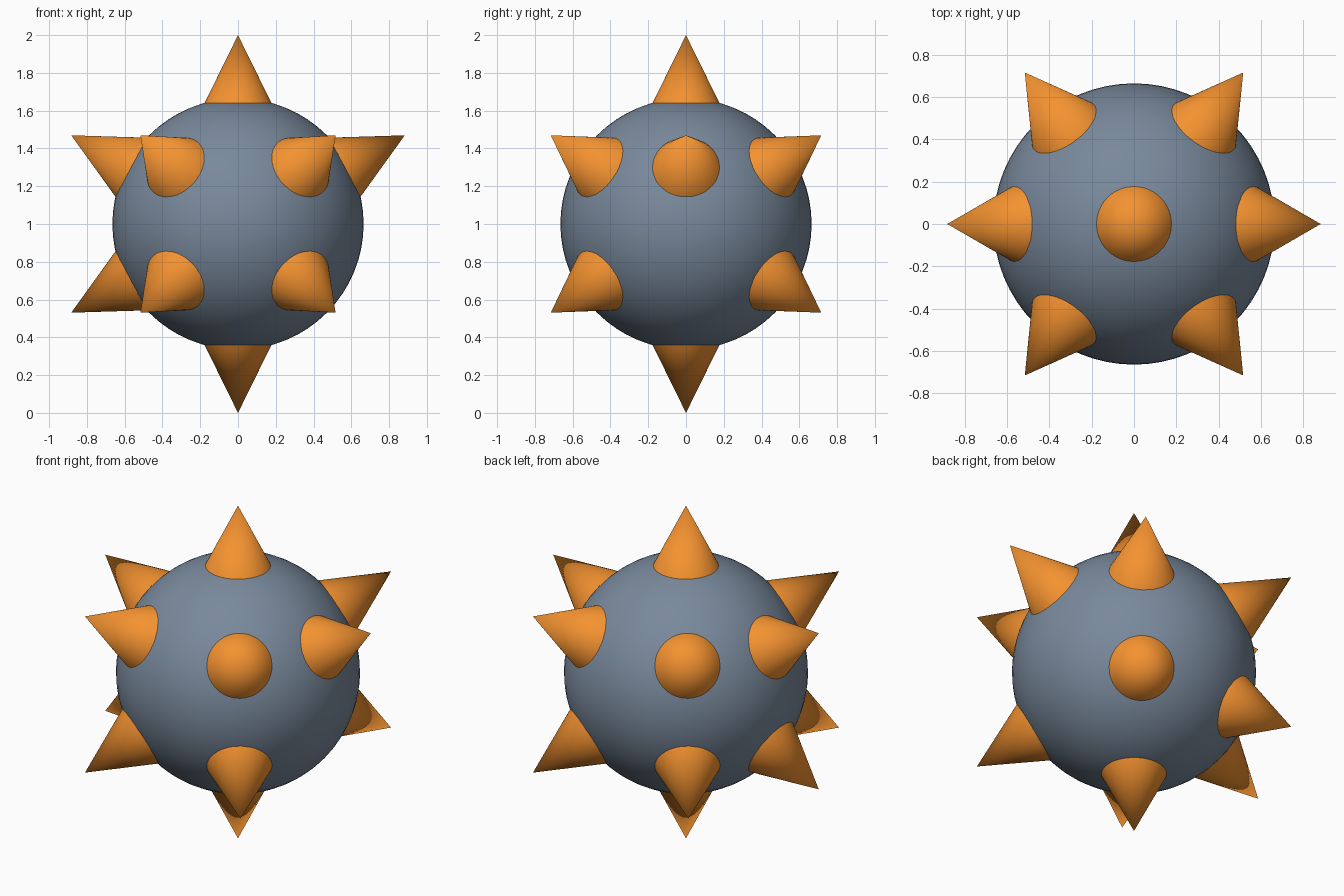
import bpy
from math import radians, sin, cos
from mathutils import Vector

if "Cube" in bpy.data.objects:
    bpy.data.objects.remove(bpy.data.objects["Cube"])

CENTRE = Vector((0, 0, 1))
BALL_R = 0.665
BASE, TIP, SPIKE_R = 0.60, 1.0, 0.197   # spike base and tip distances from the centre


def material(name, rgb):
    mat = bpy.data.materials.new(name)
    mat.diffuse_color = (*rgb, 1)
    mat.use_nodes = True
    mat.node_tree.nodes["Principled BSDF"].inputs["Base Color"].default_value = mat.diffuse_color
    return mat


def finish(name, mat):
    obj = bpy.context.object
    obj.name = name
    obj.data.materials.append(mat)
    bpy.ops.object.shade_smooth_by_angle(angle=radians(40))


steel = material("blue_grey", (0.19, 0.25, 0.33))
orange = material("orange", (0.91, 0.29, 0.03))


# Cone pointing outward, its base sunk inside the ball
def spike(name, direction):
    d = direction.normalized()
    bpy.ops.mesh.primitive_cone_add(
        vertices=48, radius1=SPIKE_R, radius2=0, depth=TIP - BASE,
        location=CENTRE + d * (BASE + TIP) / 2,
        rotation=d.to_track_quat('Z', 'Y').to_euler())
    finish(name, orange)


# Round body
bpy.ops.mesh.primitive_uv_sphere_add(segments=64, ring_count=32, radius=BALL_R, location=CENTRE)
finish("ball", steel)

# Poles
spike("top_spike", Vector((0, 0, 1)))
spike("bottom_spike", Vector((0, 0, -1)))

# Upper and lower rings; the lower ring has no spike on the +x side
for ring, lat in (("upper", 28), ("lower", -28)):
    for az in (0, 54.2, 125.8, 180, 234.2, 305.8):
        if ring == "lower" and az == 0:
            continue
        a, e = radians(az), radians(lat)
        spike(f"{ring}_spike_{round(az)}", Vector((cos(a) * cos(e), sin(a) * cos(e), sin(e))))
